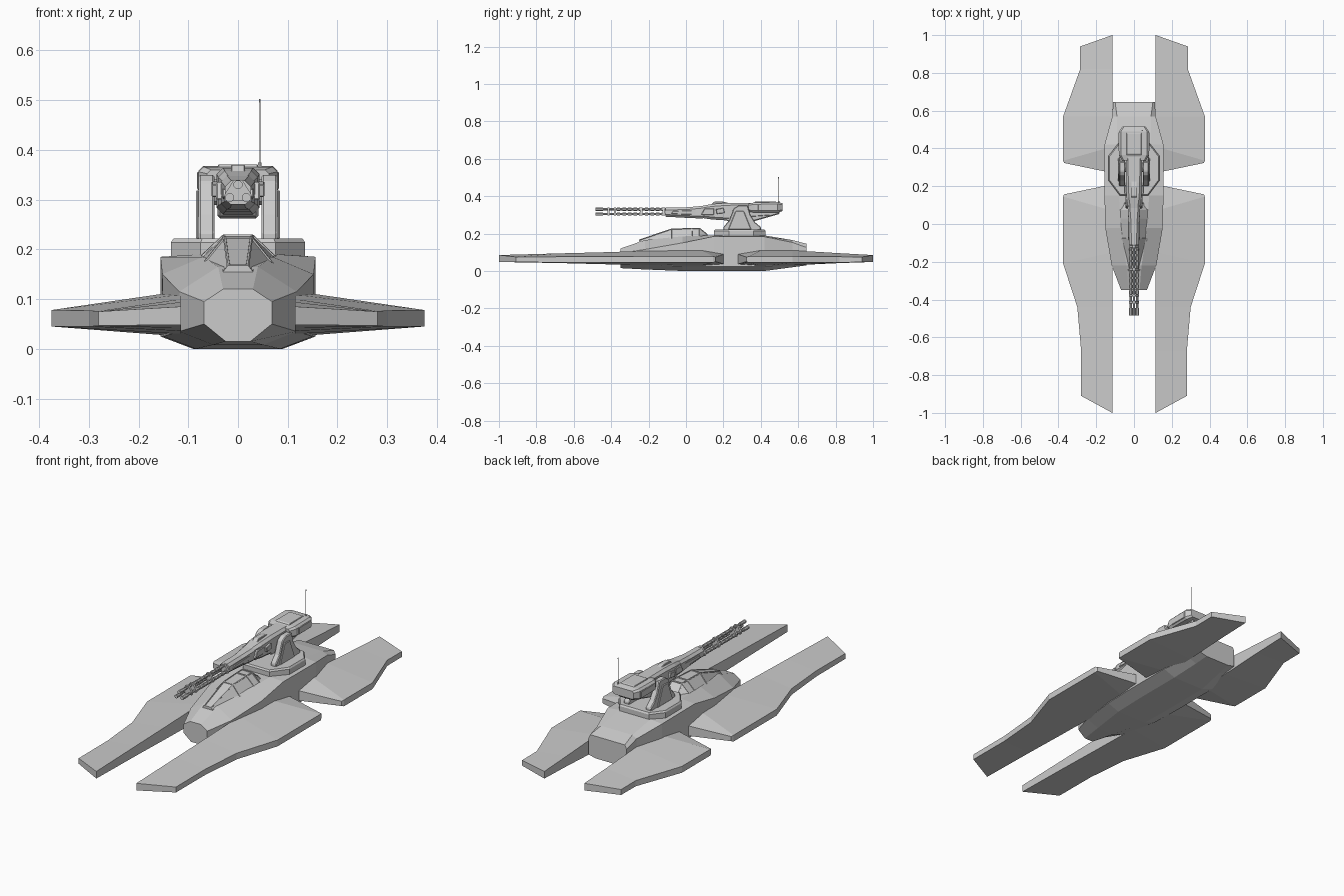
import bpy, bmesh, math

if "Cube" in bpy.data.objects:
    bpy.data.objects.remove(bpy.data.objects["Cube"])


def mesh(name, verts, faces, bevel=0):
    me = bpy.data.meshes.new(name)
    me.from_pydata(verts, [], faces)
    bm = bmesh.new()
    bm.from_mesh(me)
    bmesh.ops.recalc_face_normals(bm, faces=bm.faces)
    bm.to_mesh(me)
    bm.free()
    ob = bpy.data.objects.new(name, me)
    bpy.context.collection.objects.link(ob)
    if bevel:
        m = ob.modifiers.new("bevel", 'BEVEL')
        m.width, m.segments = bevel, 1
    return ob


def loft(name, rings, bevel=0):
    """Skin closed rings of equal size and cap both ends."""
    n = len(rings[0])
    faces = [(r * n + i, r * n + (i + 1) % n, (r + 1) * n + (i + 1) % n, (r + 1) * n + i)
             for r in range(len(rings) - 1) for i in range(n)]
    faces += [tuple(range(n)), tuple(range((len(rings) - 1) * n, len(rings) * n))]
    return mesh(name, [v for r in rings for v in r], faces, bevel)


def sym_loft(name, stations, bevel=0):
    """Each station is (y, half outline of (x, z) from bottom to top)."""
    return loft(name, [[(x, y, z) for x, z in h] + [(-x, y, z) for x, z in reversed(h)]
                       for y, h in stations], bevel)


def oct_loft(name, stations, bevel=0):
    """Chamfered box sections: (y, half width, z low, z high, chamfer)."""
    return sym_loft(name, [(y, [(w - c, lo), (w, lo + c), (w, hi - c), (w - c, hi)])
                           for y, w, lo, hi, c in stations], bevel)


def prism(name, profile, x0, x1, bevel=0):
    """Side profile of (y, z) points pushed from x0 to x1."""
    return loft(name, [[(x, y, z) for y, z in profile] for x in (x0, x1)], bevel)


def tube(name, x, z, y0, y1, r, sides=8):
    ring = [(x + r * math.cos(t), z + r * math.sin(t))
            for t in [(i + .5) * math.tau / sides for i in range(sides)]]
    return loft(name, [[(a, y, b) for a, b in ring] for y in (y0, y1)])


def mirror(ob):
    ob.modifiers.new("mirror", 'MIRROR')
    return ob


# Faceted central hull
sym_loft("hull", [
    (-.35, [(.025, .015), (.068, .05), (.068, .095), (.03, .12)]),
    (-.22, [(.05, .008), (.118, .035), (.118, .115), (.04, .165)]),
    (-.02, [(.085, 0), (.15, .025), (.152, .15), (.07, .185)]),
    (.15, [(.09, 0), (.156, .025), (.156, .185), (.08, .19)]),
    (.42, [(.09, 0), (.156, .025), (.156, .183), (.09, .19)]),
    (.57, [(.075, .02), (.115, .035), (.115, .152), (.09, .165)]),
    (.645, [(.07, .03), (.11, .04), (.11, .125), (.1, .145)])])


# Float wings: stations of inner y, inner low/high z, outer x, y, low/high z
def wing(name, stations):
    mirror(loft(name, [[(.115, yi, lo), (xo, yo, lo2), (xo, yo, hi2), (.115, yi, hi)]
                       for yi, lo, hi, xo, yo, lo2, hi2 in stations]))


wing("front_wing", [
    (-1, .048, .085, .28, -.91, .047, .075),
    (-.67, .042, .094, .28, -.67, .046, .076),
    (-.44, .036, .1, .30, -.44, .045, .077),
    (-.15, .03, .109, .375, -.21, .045, .078),
    (.07, .025, .116, .375, .145, .045, .078),
    (.21, .035, .092, .37, .157, .05, .074)])
wing("rear_wing", [
    (.27, .035, .092, .37, .323, .05, .074),
    (.41, .025, .116, .375, .335, .045, .078),
    (.57, .03, .11, .375, .57, .045, .078),
    (.82, .042, .095, .285, .82, .046, .076),
    (1, .048, .085, .285, .94, .047, .075)])

# Canopy with recessed panes
canopy = sym_loft("canopy", [
    (-.25, [(.025, .145), (.03, .155), (.02, .168)]),
    (-.08, [(.07, .15), (.072, .172), (.028, .226)]),
    (.03, [(.088, .15), (.09, .172), (.03, .23)]),
    (.075, [(.083, .15), (.083, .18), (.03, .23)]),
    (.115, [(.05, .17), (.05, .188), (.035, .197)])])
bm = bmesh.new()
bm.from_mesh(canopy.data)
panes = [f for f in bm.faces if f.normal.z > .25]
bmesh.ops.inset_individual(bm, faces=panes, thickness=.005, depth=0)
bmesh.ops.inset_individual(bm, faces=panes, thickness=.001, depth=-.003)
bm.to_mesh(canopy.data)
bm.free()

# Eight-sided turret base
base = [(.075, .15), (.135, .23), (.135, .36), (.085, .425)]
base += [(-x, y) for x, y in reversed(base)]
loft("turret_base", [[(x * s, .29 + (y - .29) * s, z) for x, y in base]
                     for z, s in ((.175, 1), (.214, 1), (.222, .96))])

# Yoke arms and their hinge parts
arm = [(.2, .215), (.2, .235), (.23, .27), (.255, .335), (.28, .35),
       (.33, .35), (.345, .3), (.37, .26), (.4, .235), (.4, .215)]
mirror(prism("yoke_arm", arm, .047, .079, .004))
mirror(prism("arm_rib", [(.225, .22), (.265, .32), (.31, .32), (.35, .22)], .07, .084, .003))
hinge = [(.3 + .026 * math.cos(i * math.pi / 4), .315 + .026 * math.sin(i * math.pi / 4))
         for i in range(8)]
mirror(prism("hinge_pin", hinge, .035, .055))

# Gun housing: belly, body, rear ammunition box
prism("housing_belly", [(.2, .29), (.22, .265), (.35, .262), (.5, .305), (.5, .33), (.2, .33)],
      -.041, .041, .005)
oct_loft("gun_body", [
    (.06, .026, .287, .343, .01), (.14, .04, .275, .358, .013),
    (.22, .043, .27, .364, .013), (.45, .043, .29, .364, .01)])
oct_loft("ammo_box", [
    (.335, .062, .318, .36, .008), (.365, .079, .312, .366, .01),
    (.49, .079, .312, .368, .01), (.517, .06, .32, .362, .008)])
mirror(prism("ammo_box_panel", [(.385, .32), (.385, .356), (.485, .356), (.485, .32)],
             .076, .082, .002))
prism("roof_hatch", [(.36, .36), (.37, .371), (.48, .371), (.49, .36)], -.04, .04, .002)
prism("sight", [(.13, .35), (.15, .37), (.2, .37), (.24, .36), (.24, .35)], -.014, .014, .002)
mirror(prism("side_sensor", [(.165, .305), (.16, .33), (.2, .337), (.207, .31)], .035, .053, .002))
mirror(prism("cheek_plate", [(.08, .3), (.1, .335), (.15, .335), (.15, .3)], .025, .044, .003))

# Tapered shroud in front of the housing
oct_loft("gun_shroud", [
    (-.11, .026, .29, .338, .012), (0, .027, .284, .34, .012), (.09, .034, .28, .348, .012)])
mirror(prism("shroud_rail", [(-.08, .305), (-.07, .32), (.06, .325), (.06, .3)], .02, .031, .002))

# Three barrels with clamps, perforated-looking sleeves and muzzles
for i, (x, z) in enumerate([(0, .33), (-.017, .304), (.017, .304)]):
    tube(f"barrel_{i}", x, z, -.48, -.1, .0065)
    tube(f"muzzle_{i}", x, z, -.485, -.445, .0095)
    for k in range(9):
        y = -.37 + k * .03
        tube(f"sleeve_ring_{i}_{k}", x, z, y, y + .018, .0095)
for k, y in enumerate((-.42, -.385, -.245, -.125)):
    loft(f"barrel_clamp_{k}", [[(a, b, c) for a, c in
         [(-.027, .297), (.027, .297), (.027, .31), (.009, .339), (-.009, .339), (-.027, .31)]]
        for b in (y, y + .012)])

# Whip antenna
for nm, r, z0, z1 in (("antenna", .0012, .36, .5), ("antenna_tip", .002, .495, .502),
                      ("antenna_foot", .004, .355, .375)):
    bpy.ops.mesh.primitive_cylinder_add(vertices=6, radius=r, depth=z1 - z0,
                                        location=(.044, .495, (z0 + z1) / 2))
    bpy.context.object.name = nm
